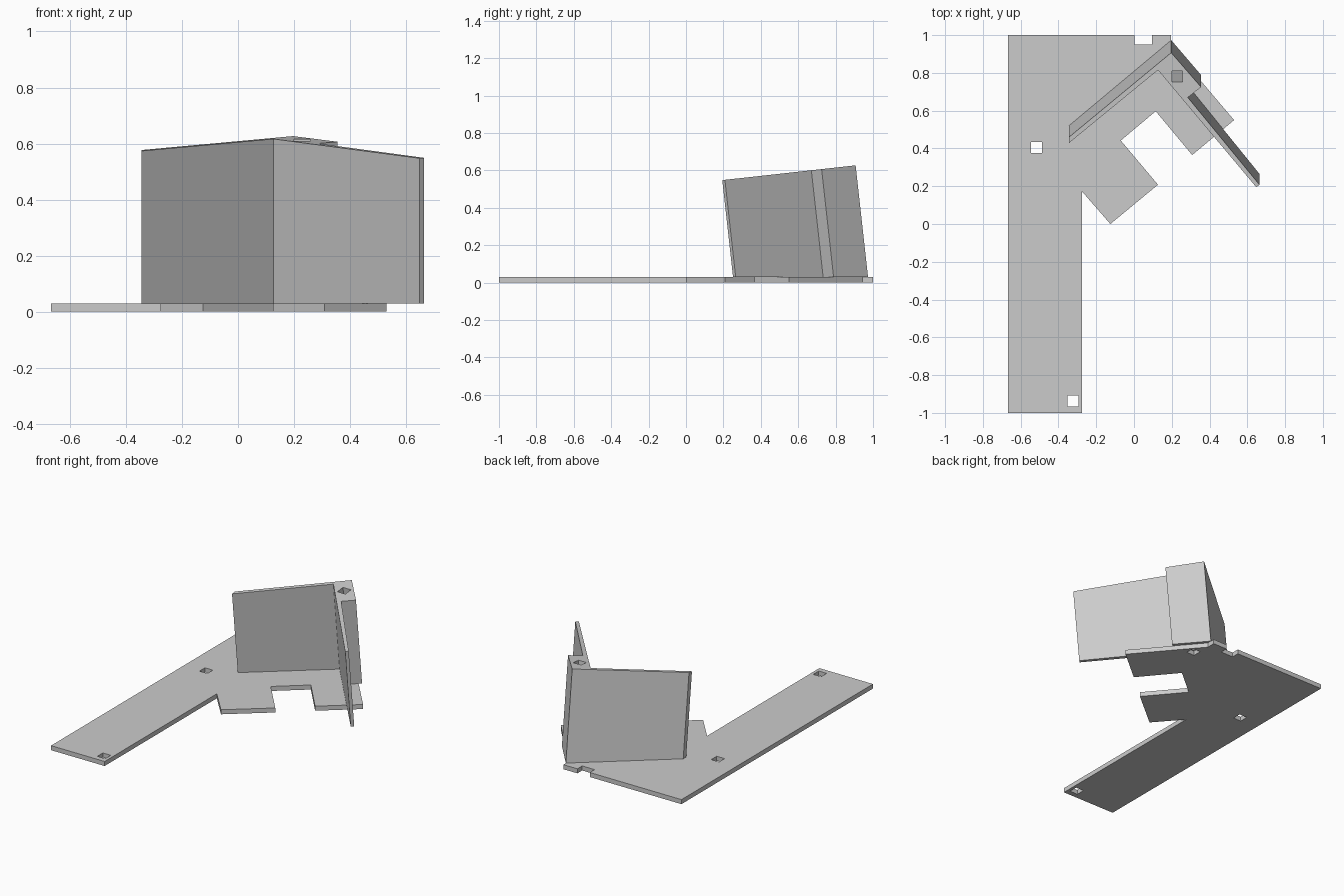
import bpy
import bmesh

cube = bpy.data.objects.get("Cube")
if cube:
    bpy.data.objects.remove(cube, do_unlink=True)

PLATE_Z = 0.03     # plate thickness
LEAN = 0.111       # forward lean of the bracket, as a slope

grey = bpy.data.materials.new("plain grey")
grey.use_nodes = True
colour = (0.6, 0.6, 0.6, 1)
grey.diffuse_color = colour
grey.node_tree.nodes["Principled BSDF"].inputs["Base Color"].default_value = colour


def square(x, y, half=0.029):
    return [(x - half, y - half), (x + half, y - half),
            (x + half, y + half), (x - half, y + half)]


def prism(name, loops, bottom, top):
    """Extrude an outline with holes between two mapped caps."""
    bm = bmesh.new()
    cap_edges = ([], [])
    for loop in loops:
        rings = [[bm.verts.new(place(x, y)) for x, y in loop]
                 for place in (bottom, top)]
        n = len(loop)
        for ring, edges in zip(rings, cap_edges):
            edges += [bm.edges.new((ring[i], ring[(i + 1) % n])) for i in range(n)]
        low, high = rings
        for i in range(n):
            j = (i + 1) % n
            bm.faces.new((low[i], low[j], high[j], high[i]))
    for edges in cap_edges:
        bmesh.ops.triangle_fill(bm, edges=edges, use_beauty=True)
    bmesh.ops.recalc_face_normals(bm, faces=bm.faces[:])
    mesh = bpy.data.meshes.new(name)
    bm.to_mesh(mesh)
    bm.free()
    mesh.materials.append(grey)
    obj = bpy.data.objects.new(name, mesh)
    bpy.context.collection.objects.link(obj)
    return obj


# Flat base plate: long arm, notched back edge, two angled tabs, three square holes
plate_outline = [
    (-0.667, -1), (-0.275, -1), (-0.275, 0.172), (-0.125, 0),
    (0.127, 0.208), (-0.07, 0.442), (0.115, 0.597), (0.308, 0.365),
    (0.53, 0.55), (0.197, 0.943), (0.197, 1),
    (0.094, 1), (0.094, 0.95), (0.003, 0.95), (0.003, 1), (-0.667, 1)]
prism("base_plate",
      [plate_outline, square(-0.516, 0.404), square(-0.324, -0.936),
       square(0.226, 0.84)],
      lambda x, y: (x, y, 0),
      lambda x, y: (x, y, PLATE_Z))


# Leaning corner bracket: two thin walls and a drilled corner block
def bracket_top(x, y):
    return (x, y, 0.526 + LEAN * y)


def bracket_bottom(x, y):
    height = bracket_top(x, y)[2] - PLATE_Z
    return (x, y + LEAN * height, PLATE_Z)


bracket_outline = [
    (-0.344, 0.429), (0.127, 0.815), (0.648, 0.194), (0.664, 0.208),
    (0.285, 0.67), (0.355, 0.725), (0.197, 0.907), (-0.344, 0.46)]
prism("corner_bracket", [bracket_outline, square(0.229, 0.782)],
      bracket_bottom, bracket_top)
